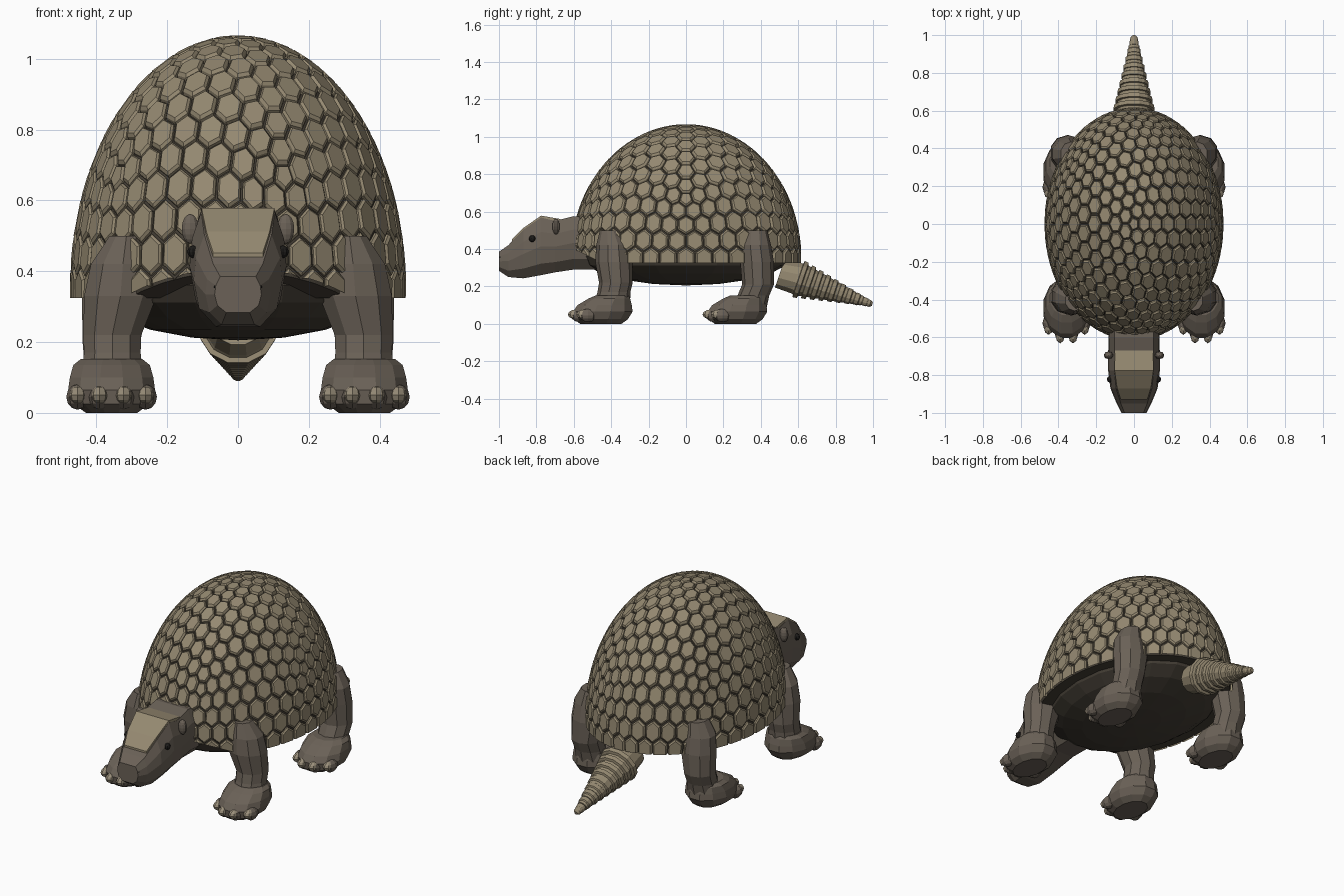
import bpy, bmesh
from math import sin, cos, pi
from mathutils import Vector, Matrix

if "Cube" in bpy.data.objects:
    bpy.data.objects.remove(bpy.data.objects["Cube"])

def material(name, rgb):
    m = bpy.data.materials.new(name)
    m.diffuse_color = (*rgb, 1)
    m.use_nodes = True
    m.node_tree.nodes["Principled BSDF"].inputs["Base Color"].default_value = m.diffuse_color
    return m

TAN = material("scute_tan", (0.30, 0.25, 0.165))
SKIN = material("skin", (0.145, 0.12, 0.095))
DARK = material("dark_hide", (0.06, 0.05, 0.037))
CLAW = material("claw", (0.33, 0.28, 0.2))
BLACK = material("black", (0.012, 0.011, 0.01))

def finish(name, bm, mat):
    bmesh.ops.recalc_face_normals(bm, faces=bm.faces[:])
    me = bpy.data.meshes.new(name)
    bm.to_mesh(me)
    bm.free()
    me.materials.append(mat)
    ob = bpy.data.objects.new(name, me)
    bpy.context.collection.objects.link(ob)
    return ob

def loft(name, rings, mat):
    """Skin a list of equal-length point rings, capping both ends."""
    bm = bmesh.new()
    vs = [[bm.verts.new(p) for p in r] for r in rings]
    n = len(rings[0])
    for a, b in zip(vs, vs[1:]):
        for i in range(n):
            j = (i + 1) % n
            bm.faces.new((a[i], a[j], b[j], b[i]))
    bm.faces.new(vs[0])
    bm.faces.new(vs[-1])
    return finish(name, bm, mat)

def ring(c, u, v, n):
    c, u, v = Vector(c), Vector(u), Vector(v)
    return [c + u * cos(2 * pi * (i + .5) / n) + v * sin(2 * pi * (i + .5) / n) for i in range(n)]

def flat_ring(x, y, z, rx, ry, n=10):
    return ring((x, y, z), (rx, 0, 0), (0, ry, 0), n)

def ball(name, c, r, mat, seg=10, rows=6):
    bm = bmesh.new()
    bmesh.ops.create_uvsphere(bm, u_segments=seg, v_segments=rows, radius=1,
                              matrix=Matrix.Translation(c) @ Matrix.Diagonal((*r, 1)))
    return finish(name, bm, mat)

# Shell: hexagonal scutes are the dual of an icosphere mapped to an ellipsoid
R, CZ, RIM = Vector((0.475, 0.617, 0.717)), 0.35, 0.325

def on_shell(p, s):
    return Vector((p.x * R.x * s, p.y * R.y * s, CZ + p.z * R.z * s))

def trim(bm, fill):
    for co, no in (((0, 0, RIM), (0, 0, 1)), ((0, -0.45, RIM), (0, 0.5, 1))):
        cut = bmesh.ops.bisect_plane(bm, geom=bm.verts[:] + bm.edges[:] + bm.faces[:],
                                     plane_co=co, plane_no=Vector(no).normalized(), clear_inner=True)
        if fill:
            edges = [e for e in cut["geom_cut"] if isinstance(e, bmesh.types.BMEdge)]
            bmesh.ops.holes_fill(bm, edges=[e for e in bm.edges if e.is_boundary] or edges, sides=0)

ico = bmesh.new()
bmesh.ops.create_icosphere(ico, subdivisions=4, radius=1)
scutes = bmesh.new()
for v in ico.verts:
    if v.co.z < -0.2:
        continue
    n = v.co.normalized()
    t = n.orthogonal().normalized()
    b = n.cross(t)
    cen = [f.calc_center_median().normalized() for f in v.link_faces]
    cen.sort(key=lambda p: Vector(((p - n).dot(t), (p - n).dot(b))).angle_signed(Vector((1, 0))))
    levels = []
    for inset, s in ((0.93, 0.965), (0.91, 0.988), (0.76, 1.0)):
        levels.append([scutes.verts.new(on_shell(n.lerp(p, inset).normalized(), s)) for p in cen])
    k = len(cen)
    for lo, hi in zip(levels, levels[1:]):
        for i in range(k):
            scutes.faces.new((lo[i], lo[(i + 1) % k], hi[(i + 1) % k], hi[i]))
    scutes.faces.new(levels[-1])
trim(scutes, False)
finish("shell_scutes", scutes, TAN)

for v in ico.verts:
    v.co = on_shell(v.co, 0.976)
trim(ico, True)
finish("shell_base", ico, DARK)

# Belly
ball("belly", (0, 0, 0.36), (0.42, 0.56, 0.155), DARK, 20, 10)

# Head and neck: (y, bottom z, top z, half width)
def head_ring(y, lo, hi, w):
    h = hi - lo
    half = [(0.5 * w, lo), (0.88 * w, lo + .2 * h), (w, lo + .5 * h), (0.95 * w, lo + .75 * h), (0.76 * w, hi)]
    return [(x, y, z) for x, z in half] + [(-x, y, z) for x, z in reversed(half)]

HEAD = [(-0.42, .29, .56, .14), (-0.6, .29, .575, .135), (-0.70, .275, .55, .137), (-0.775, .26, .568, .137),
        (-0.87, .243, .503, .125), (-0.95, .25, .42, .092), (-1.0, .283, .385, .066)]
loft("head", [head_ring(*h) for h in HEAD], SKIN)

# Head shield: thin tan slab following the forehead
SHIELD = [(-0.67, .56, .104), (-0.775, .578, .106), (-0.87, .512, .092), (-0.93, .452, .072)]
loft("head_shield", [[(-w, y, z - .03), (w, y, z - .03), (w * .97, y, z), (-w * .97, y, z)]
                     for y, z, w in SHIELD], TAN)

# Tail: stepped bony rings along a drooping cone
N = 9
p0, p1 = Vector((0, .60, .24)), Vector((0, .985, .108))
axis = (p1 - p0).normalized()
up = axis.cross(Vector((1, 0, 0)))
def tail_ring(p, r):
    return ring(p, (r * 1.06, 0, 0), up * r, 12)
rings = [tail_ring((0, .50, .265), .078), tail_ring(p0 - axis * .01, .088)]
for i in range(N):
    r = .106 - .082 * i / (N - 1)
    a, step = p0.lerp(p1, i / N), (p1 - p0) / N
    for f, s in ((0, .86), (.06, 1), (.55, .97), (.66, .83), (1, .8)):
        rings.append(tail_ring(a + step * f, r * s))
rings.append(tail_ring(p1 + axis * .012, .01))
loft("tail", rings, TAN)

# Legs: (y, z, x, rx, ry)
FRONT = [(-.40, .08, .355, .095, .10), (-.385, .17, .355, .084, .088), (-.375, .22, .355, .086, .09),
         (-.385, .33, .332, .108, .10), (-.39, .42, .325, .095, .09), (-.405, .50, .315, .05, .055)]
REAR = [(.33, .08, .355, .095, .10), (.36, .15, .355, .084, .085), (.385, .21, .357, .087, .085),
        (.38, .33, .345, .1, .09), (.37, .42, .345, .09, .085), (.37, .50, .335, .055, .065)]
# Feet: (z, y offset, rx, ry)
FOOT = [(0, -.01, .075, .115), (.025, -.01, .11, .15), (.065, 0, .127, .165), (.10, .01, .122, .15),
        (.135, .035, .112, .115), (.152, .05, .09, .09)]

for side, s in (("right", 1), ("left", -1)):
    for end, leg, fy in (("front", FRONT, -.445), ("rear", REAR, .275)):
        nm = f"{end}_{side}"
        loft(nm + "_leg", [flat_ring(s * x, y, z, rx, ry) for y, z, x, rx, ry in leg], SKIN)
        loft(nm + "_foot", [flat_ring(s * .357, fy + dy, z, rx, ry, 12) for z, dy, rx, ry in FOOT], SKIN)
        # Toes with claws on the front edge
        for i, dx in enumerate((-.096, -.034, .034, .096)):
            back = .045 if abs(dx) > .05 else 0
            x = s * .357 + dx
            ball(f"{nm}_toe_{i+1}", (x, fy - .125 + back, .045), (.032, .045, .036), SKIN, 8, 6)
            ball(f"{nm}_claw_{i+1}", (x, fy - .142 + back, .05), (.025, .045, .026), CLAW, 8, 6)
    # Ears, eyes, nostrils
    ball(side + "_ear", (s * .135, -.695, .52), (.025, .02, .042), SKIN, 10, 8)
    ball(side + "_eye", (s * .127, -.822, .455), (.017, .018, .018), BLACK)
    ball(side + "_nostril", (s * .06, -.99, .355), (.009, .009, .008), BLACK, 8, 6)
